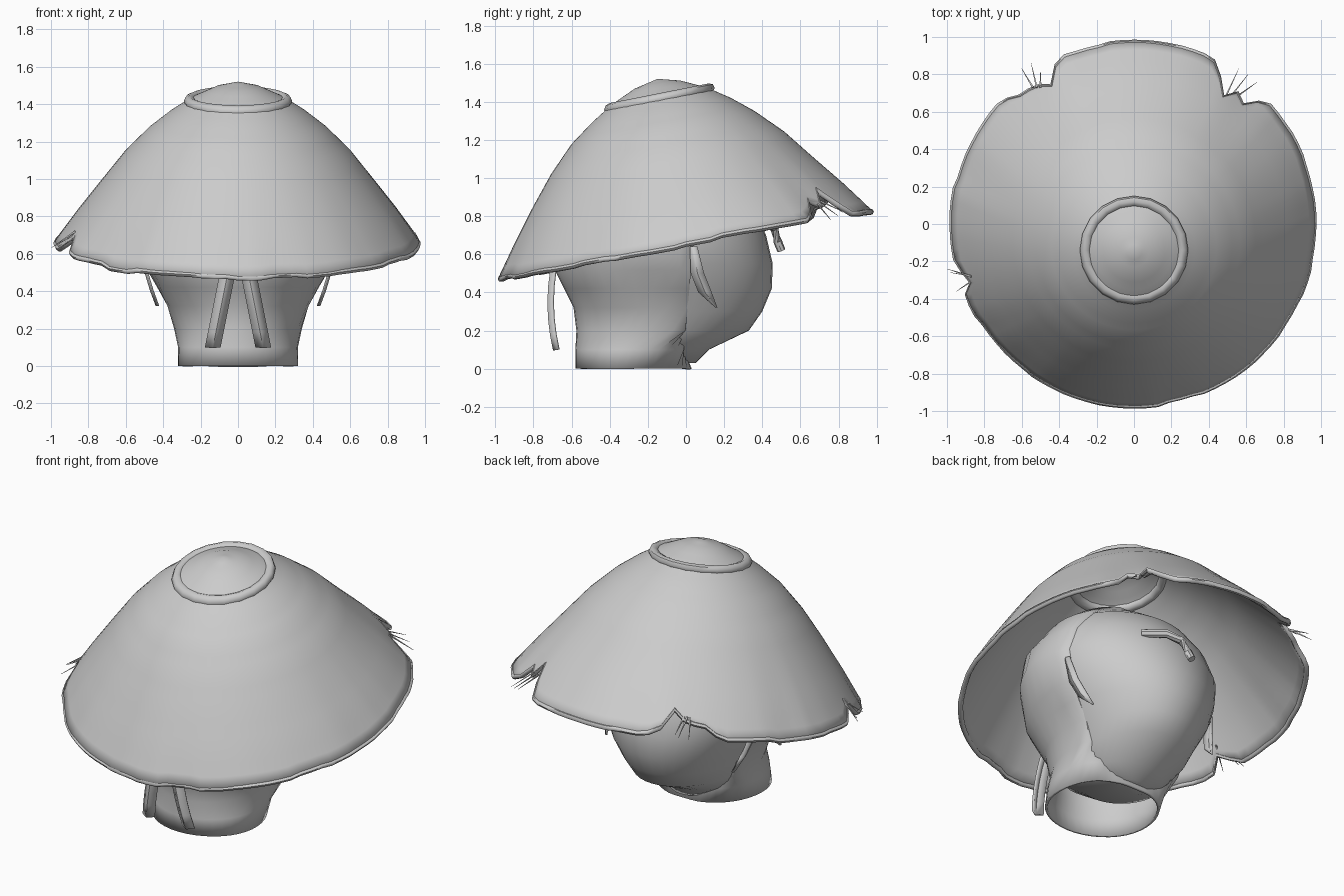
import bpy, bmesh, math, random
from mathutils import Vector

random.seed(4)
cube = bpy.data.objects.get("Cube")
if cube:
    bpy.data.objects.remove(cube)

clay = bpy.data.materials.new("plain_grey")
clay.use_nodes = True
GREY = (0.6, 0.6, 0.6, 1)
clay.diffuse_color = GREY
clay.node_tree.nodes["Principled BSDF"].inputs["Base Color"].default_value = GREY


def finish(name, bm, angle=40, thickness=0):
    bmesh.ops.remove_doubles(bm, verts=bm.verts, dist=0.0005)
    bmesh.ops.recalc_face_normals(bm, faces=bm.faces)
    mesh = bpy.data.meshes.new(name)
    bm.to_mesh(mesh)
    bm.free()
    mesh.materials.append(clay)
    ob = bpy.data.objects.new(name, mesh)
    bpy.context.collection.objects.link(ob)
    if thickness:
        mod = ob.modifiers.new("thickness", "SOLIDIFY")
        mod.thickness = thickness
        mod.offset = -1
    bpy.ops.object.select_all(action="DESELECT")
    ob.select_set(True)
    bpy.context.view_layer.objects.active = ob
    bpy.ops.object.shade_smooth_by_angle(angle=math.radians(angle))
    return ob


def loft(rings, closed=True):
    """Skin a list of equal-length point rings."""
    bm = bmesh.new()
    rows = [[bm.verts.new(p) for p in ring] for ring in rings]
    n = len(rows[0])
    for a, b in zip(rows, rows[1:]):
        for i in range(n if closed else n - 1):
            j = (i + 1) % n
            bm.faces.new((a[i], a[j], b[j], b[i]))
    return bm


def sample(table, s):
    """Linear blend through the rows of a table, s from 0 to 1."""
    f = min(max(s, 0), 1) * (len(table) - 1)
    i = min(int(f), len(table) - 2)
    return [a + (b - a) * (f - i) for a, b in zip(table[i], table[i + 1])]


def tube(name, points, radius, end_radius, sides=6):
    rings = []
    pts = [Vector(p) for p in points]
    for i, p in enumerate(pts):
        d = (pts[min(i + 1, len(pts) - 1)] - pts[max(i - 1, 0)]).normalized()
        u = d.orthogonal().normalized()
        v = d.cross(u)
        r = radius + (end_radius - radius) * i / (len(pts) - 1)
        rings.append([p + r * (u * math.cos(k * math.tau / sides) + v * math.sin(k * math.tau / sides))
                      for k in range(sides)])
    bm = loft(rings)
    bmesh.ops.holes_fill(bm, edges=bm.edges)
    return finish(name, bm)


# Straw hat: tilted rings (radius, centre y, height), torn at a few angles
TILT = 0.18
HAT = [(0, -0.15, 1.52), (0.12, -0.15, 1.49), (0.25, -0.14, 1.43), (0.365, -0.13, 1.355),
       (0.48, -0.12, 1.265), (0.61, -0.095, 1.135), (0.73, -0.07, 0.985),
       (0.86, -0.035, 0.82), (0.98, 0, 0.655)]
TEARS = [(56, 0.12, 7), (49, 0.09, 6), (121, 0.11, 6), (129, 0.06, 8), (198, 0.07, 5), (90, -0.01, 25)]
SEGS = 96


def rim_scale(deg):
    cut = max(d * max(0, 1 - abs(deg - a) / w) for a, d, w in TEARS)
    return 1 - cut


reach = [rim_scale(i * 360 / SEGS) for i in range(SEGS)]
wobble = [random.uniform(-0.012, 0.012) for _ in range(SEGS // 3)]
rings = []
ROWS = 24
for row in range(ROWS + 1):
    s = row / ROWS
    ring = []
    for i in range(SEGS):
        a = i * math.tau / SEGS
        edge = s ** 6
        r, cy, z = sample(HAT, s * (1 + (reach[i] - 1) * edge))
        r += edge * wobble[i // 3] * 0.7
        x, y = r * math.cos(a), cy + r * math.sin(a)
        ring.append((x, y, z + TILT * (y - cy) + edge * wobble[(i // 3 + 5) % len(wobble)]))
    rings.append(ring)
finish("straw_hat", loft(rings), 50, 0.022)

# Rolled hem around the brim
hem = []
for i, (x, y, z) in enumerate(rings[-1]):
    c = Vector((x, y, z))
    out = Vector((x, y, 0)).normalized()
    hem.append([c - out * 0.014 + 0.015 * (out * math.cos(k * math.tau / 6) + Vector((0, 0, math.sin(k * math.tau / 6))))
                for k in range(6)])
hem.append(hem[0])
finish("brim_hem", loft(hem), 60)

# Raised ring round the crown
crown = []
for i in range(21):
    a = i * math.tau / 20
    out = Vector((math.cos(a), math.sin(a), TILT * math.sin(a) * 1.1))
    c = Vector((0, -0.14, 1.415)) + out * 0.26
    crown.append([c + out * 0.03 * math.cos(k * math.tau / 8) + Vector((0, 0, 0.03 * math.sin(k * math.tau / 8)))
                  for k in range(8)])
finish("crown_ring", loft(crown), 50)


def oval_ring(z, rx, front, back, limit=9, n=40):
    cy, ry = (front + back) / 2, (back - front) / 2
    return [(rx * math.cos(k * math.tau / n), min(cy + ry * math.sin(k * math.tau / n), limit), z)
            for k in range(n)]


# Head: (height, half width, front y, back y)
HEAD = [(0.03, 0.1, -0.1, 0.05), (0.1, 0.24, -0.35, 0.12), (0.2, 0.31, -0.5, 0.33),
        (0.3, 0.35, -0.54, 0.4), (0.42, 0.42, -0.6, 0.45), (0.55, 0.48, -0.66, 0.455),
        (0.7, 0.53, -0.67, 0.42), (0.85, 0.5, -0.62, 0.35), (0.98, 0.41, -0.52, 0.25),
        (1.08, 0.26, -0.37, 0.1), (1.13, 0.02, -0.15, -0.11)]
bm = loft([oval_ring(*row) for row in HEAD])
bmesh.ops.holes_fill(bm, edges=bm.edges)
finish("head", bm, 60)

# Cloth wrap over the face, open at the neck, ending at a side seam
WRAP = [(0, 0.325, -0.58, 0.04), (0.1, 0.325, -0.58, 0.09), (0.2, 0.335, -0.575, 0.3),
        (0.32, 0.38, -0.59, 0.4), (0.42, 0.44, -0.64, 0.45), (0.52, 0.49, -0.69, 0.46),
        (0.7, 0.55, -0.7, 0.44), (0.85, 0.52, -0.65, 0.37), (0.98, 0.43, -0.545, 0.27),
        (1.08, 0.29, -0.4, 0.13)]
rings = []
for z, rx, front, back in WRAP:
    rings.append([(x * (1 + 0.02 * math.sin(9 * y + 14 * z)), y, h)
                  for x, y, h in oval_ring(z, rx, front, back, -0.02 + 0.09 * z if z > 0.05 else 0.03)])
finish("face_wrap", loft(rings), 60, 0.015)

# Two cloth tails hanging at the front, and a knot
for name, side in (("left_front_tail", 1), ("right_front_tail", -1)):
    rows = []
    for t in range(7):
        f = t / 6
        cx, z = side * (0.035 + 0.1 * f), 0.6 - 0.5 * f
        y = -0.715 + 0.03 * (2 * f - 1) ** 2
        rows.append([(cx - 0.042, y + 0.012, z), (cx, y - 0.012, z - 0.005), (cx + 0.042, y + 0.012, z)])
    finish(name, loft(rows, False), 30, 0.012)
tube("front_knot", [(-0.07, -0.7, 0.6), (0, -0.71, 0.61), (0.07, -0.7, 0.6)], 0.045, 0.045, 8)

# Loose flaps of cloth beside the side seams
for name, side in (("left_side_flap", 1), ("right_side_flap", -1)):
    rows = []
    for y, z, w, x in ((0.04, 0.64, 0.02, 0.52), (0.06, 0.5, 0.035, 0.49),
                       (0.1, 0.4, 0.035, 0.46), (0.16, 0.32, 0.005, 0.43)):
        rows.append([(side * x, y - w, z), (side * (x + 0.01), y, z), (side * x, y + w, z)])
    finish(name, loft(rows, False), 30, 0.01)

# Hanging cord at the back of the head
tube("back_cord", [(0.22, 0.33, 0.78), (0.12, 0.43, 0.77), (0.04, 0.46, 0.74), (0.01, 0.48, 0.67), (0, 0.5, 0.62)],
     0.025, 0.022, 8)

# Frayed straws poking out of the tears
for label, base, tips in (
        ("left", (0.5, 0.66, 0.9), ((0.56, 0.83, 0.82), (0.61, 0.8, 0.8), (0.66, 0.76, 0.78))),
        ("right", (-0.52, 0.73, 0.9), ((-0.6, 0.83, 0.82), (-0.55, 0.86, 0.83), (-0.5, 0.82, 0.82))),
        ("side", (-0.85, -0.28, 0.72), ((-1, -0.24, 0.63), (-0.98, -0.26, 0.64), (-0.95, -0.36, 0.63)))):
    for i, tip in enumerate(tips):
        start = Vector(base) + Vector((0.02 * i - 0.02, 0, 0))
        tube(f"{label}_straw_{i + 1}", [start, tip], 0.007, 0.001, 4)
